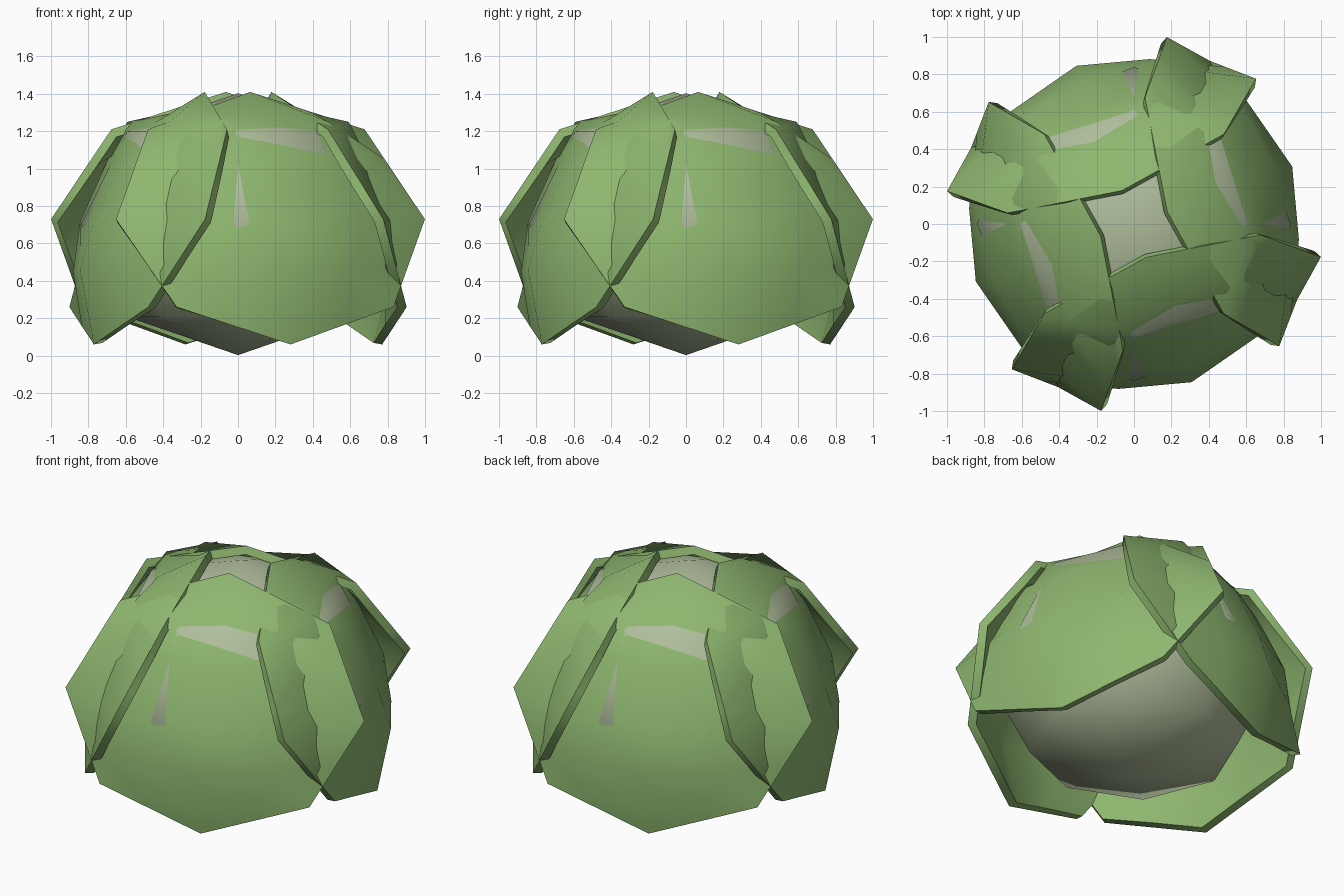
import bpy, bmesh, math

if "Cube" in bpy.data.objects:
    bpy.data.objects.remove(bpy.data.objects["Cube"])

def material(name, rgb):
    m = bpy.data.materials.new(name)
    m.diffuse_color = (*rgb, 1)
    m.use_nodes = True
    m.node_tree.nodes["Principled BSDF"].inputs["Base Color"].default_value = m.diffuse_color
    return m

leaf_mat = material("leaf_green", (0.27, 0.47, 0.16))
core_mat = material("pale_core", (0.43, 0.51, 0.33))

def select(ob):
    bpy.ops.object.select_all(action='DESELECT')
    bpy.context.view_layer.objects.active = ob
    ob.select_set(True)

# Core: coarse rounded head
bpy.ops.mesh.primitive_uv_sphere_add(segments=8, ring_count=4, radius=1, location=(0, 0, 0.703))
core = bpy.context.object
core.name = "core"
core.scale = (0.84, 0.84, 0.70)
core.data.materials.append(core_mat)
bpy.ops.object.shade_smooth_by_angle(angle=math.radians(60))

# Half leaf rows from top to bottom: (sideways, outward, height), spine to edge
rows = [
    [(0, 0.19, 1.41), (0.308, 0.238, 1.31), (0.616, 0.287, 1.21)],
    [(0, 0.465, 1.25), (0.33, 0.51, 1.25), (0.704, 0.360, 1.05)],
    [(0, 0.67, 1.04), (0.37, 0.605, 1.05), (0.791, 0.434, 0.89)],
    [(0, 0.82, 0.71), (0.42, 0.745, 0.72), (0.879, 0.507, 0.73)],
    [(0, 0.90, 0.46), (0.38, 0.80, 0.45), (0.748, 0.621, 0.495)],
    [(0, 0.82, 0.06), (0.308, 0.778, 0.16), (0.617, 0.735, 0.26)],
]

def leaf(name, azimuth):
    """Cupped leaf, azimuth measured from the front towards +x."""
    s, c = math.sin(azimuth), math.cos(azimuth)
    bm = bmesh.new()
    grid = []
    for row in rows:
        full = [(-a, o, z) for a, o, z in reversed(row[1:])] + row
        grid.append([bm.verts.new((o * s + a * c, -o * c + a * s, z)) for a, o, z in full])
    for up, low in zip(grid, grid[1:]):
        for i in range(4):
            bm.faces.new((up[i], low[i], low[i + 1], up[i + 1]))
    me = bpy.data.meshes.new(name)
    bm.to_mesh(me)
    bm.free()
    ob = bpy.data.objects.new(name, me)
    bpy.context.collection.objects.link(ob)
    me.materials.append(leaf_mat)
    # Leaf thickness, grown inwards, then shading with crisp rims
    mod = ob.modifiers.new("thickness", 'SOLIDIFY')
    mod.thickness = 0.05
    mod.offset = -1
    select(ob)
    bpy.ops.object.modifier_apply(modifier=mod.name)
    bpy.ops.object.shade_smooth_by_angle(angle=math.radians(50))

# Four overlapping outer leaves
for i, side in enumerate(("front", "right", "back", "left")):
    leaf(side + "_leaf", math.radians(20 + 90 * i))
